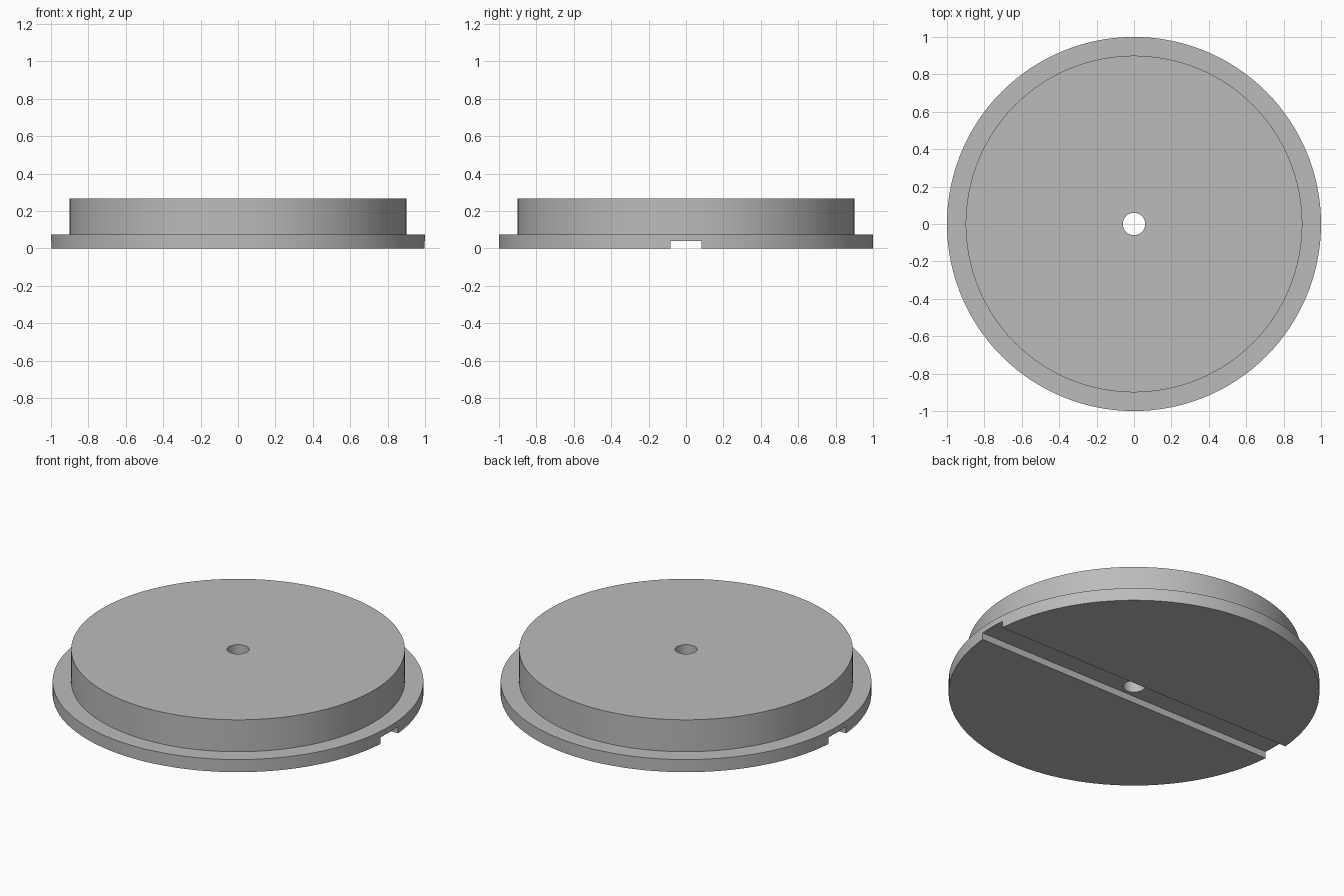
import bpy, bmesh, math

cube = bpy.data.objects.get("Cube")
if cube:
    bpy.data.objects.remove(cube, do_unlink=True)

RIM_R, BODY_R, HOLE_R = 1.0, 0.9, 0.06
RIM_H, TOTAL_H = 0.075, 0.265
GROOVE_W, GROOVE_H = 0.165, 0.04
SEGMENTS = 128

# Single grey material
grey = bpy.data.materials.new("plain grey")
grey.use_nodes = True
colour = (0.5, 0.5, 0.5, 1)
grey.diffuse_color = colour
grey.node_tree.nodes["Principled BSDF"].inputs["Base Color"].default_value = colour


def add_object(name, bm):
    mesh = bpy.data.meshes.new(name)
    bmesh.ops.recalc_face_normals(bm, faces=bm.faces)
    bm.to_mesh(mesh)
    bm.free()
    mesh.materials.append(grey)
    obj = bpy.data.objects.new(name, mesh)
    bpy.context.collection.objects.link(obj)
    return obj


# Stepped disc with a centre hole, turned from a closed profile
profile = [(HOLE_R, 0), (RIM_R, 0), (RIM_R, RIM_H),
           (BODY_R, RIM_H), (BODY_R, TOTAL_H), (HOLE_R, TOTAL_H)]
bm = bmesh.new()
rings = []
for i in range(SEGMENTS):
    a = 2 * math.pi * i / SEGMENTS
    rings.append([bm.verts.new((r * math.cos(a), r * math.sin(a), z))
                  for r, z in profile])
for i, ring in enumerate(rings):
    following = rings[(i + 1) % SEGMENTS]
    for j in range(len(profile)):
        k = (j + 1) % len(profile)
        bm.faces.new((ring[j], following[j], following[k], ring[k]))
disc = add_object("stepped_disc", bm)

# Straight groove across the underside
bm = bmesh.new()
bmesh.ops.create_cube(bm, size=1)
bmesh.ops.scale(bm, vec=(3, GROOVE_W, 2 * GROOVE_H), verts=bm.verts)
cutter = add_object("groove_cutter", bm)
cutter.hide_render = True

cut = disc.modifiers.new("groove", "BOOLEAN")
cut.operation = "DIFFERENCE"
cut.solver = "EXACT"
cut.object = cutter

bpy.ops.object.select_all(action="DESELECT")
disc.select_set(True)
bpy.context.view_layer.objects.active = disc
bpy.ops.object.modifier_apply(modifier=cut.name)
bpy.data.objects.remove(cutter, do_unlink=True)

# Smooth round walls, crisp edges
bpy.ops.object.shade_smooth_by_angle(angle=math.radians(30))
